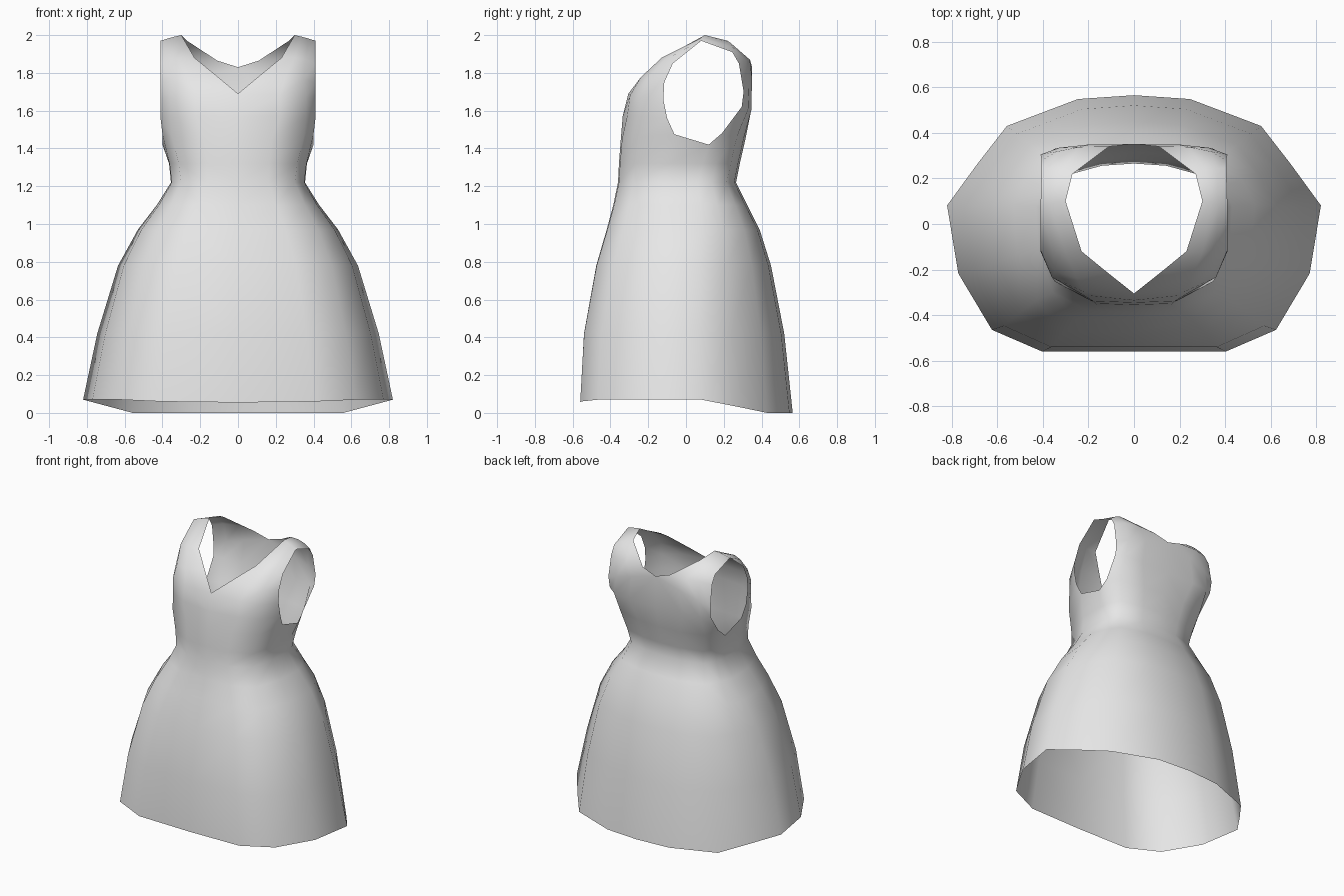
import bpy
import bmesh
from mathutils import Vector

default_cube = bpy.data.objects.get("Cube")
if default_cube:
    bpy.data.objects.remove(default_cube, do_unlink=True)

# One pale cloth colour
cloth = bpy.data.materials.new("pale grey cloth")
cloth.use_nodes = True
cloth_colour = (0.8, 0.8, 0.8, 1)
cloth.diffuse_color = cloth_colour
cloth.node_tree.nodes["Principled BSDF"].inputs["Base Color"].default_value = cloth_colour

# Half outlines from front centre to back centre, in unit width and depth
skirt_outline = [(0, -1), (.49, -1), (.76, -.83), (.94, -.39), (1, .14),
                 (.84, .46), (.68, .76), (.3, .97), (0, 1)]
bodice_outline = [(0, -1), (.45, -.98), (.87, -.72), (1, -.14), (1, .41),
                  (.98, .62), (.85, .86), (.42, .97), (0, 1)]

# Levels: height, half width, front, back, blend from skirt to bodice outline
levels = [(.07, .82, -.56, .565, 0), (.42, .745, -.54, .52, .05),
          (.78, .635, -.475, .45, .2), (.97, .53, -.42, .39, .4),
          (1.1, .43, -.385, .325, .6), (1.22, .355, -.36, .265, .8),
          (1.32, .365, -.355, .285, .9), (1.45, .4, -.345, .315, 1)]
hem_dip = [-.015, -.01, 0, 0, 0, -.035, -.07, -.07, -.07]
underarm_dip = [0, 0, .01, .025, -.03, .03, .01, 0, 0]

# Shoulder rows, front to back: neck edge, middle pull, armhole edge
shoulder_rows = [
    ((0, -.335, 1.57), (.4, -.34, 1.58), (.41, -.1, 1.56)),
    ((0, -.305, 1.69), (.4, -.33, 1.68), (.41, -.12, 1.66)),
    ((.12, -.21, 1.79), (.34, -.3, 1.77), (.41, -.115, 1.75)),
    ((.23, -.12, 1.88), (.34, -.15, 1.89), (.41, -.07, 1.85)),
    ((.3, .1, 2), (.35, .09, 1.99), (.41, .08, 1.97)),
    ((.27, .22, 1.97), (.34, .25, 1.96), (.405, .245, 1.91)),
    ((.11, .34, 1.865), (.33, .35, 1.88), (.405, .28, 1.85)),
    ((0, .35, 1.83), (.33, .36, 1.74), (.41, .305, 1.7)),
    ((0, .345, 1.6), (.38, .36, 1.6), (.405, .295, 1.62)),
]


def ring_points(level, dips):
    """Half ring at one level, blended between the two outlines."""
    height, width, front, back, blend = level
    centre, depth = (front + back) / 2, (back - front) / 2
    for skirt, bodice, dip in zip(skirt_outline, bodice_outline, dips):
        shape = Vector(skirt).lerp(Vector(bodice), blend)
        yield Vector((shape.x * width, centre + shape.y * depth, height + dip))


def curve_points(neck, pull, arm, count=4):
    """Evenly stepped quadratic curve from the neck to the armhole."""
    neck, pull, arm = Vector(neck), Vector(pull), Vector(arm)
    for step in range(count):
        t = step / (count - 1)
        yield neck.lerp(pull, t).lerp(pull.lerp(arm, t), t)


def bridge(bm, first, second):
    """Quads between two rows of the same length."""
    for i in range(len(first) - 1):
        bm.faces.new((first[i], first[i + 1], second[i + 1], second[i]))


bm = bmesh.new()

# Skirt, waist and lower bodice
rings = []
for number, level in enumerate(levels):
    dips = [0] * len(hem_dip)
    if number == 0:
        dips = hem_dip
    elif level is levels[-1]:
        dips = underarm_dip
    rings.append([bm.verts.new(p) for p in ring_points(level, dips)])
for lower, upper in zip(rings, rings[1:]):
    bridge(bm, lower, upper)

# Front panel, strap and back panel as one strip over the shoulder
underarm = rings[-1]
strip = [underarm[:4]]
strip += [[bm.verts.new(p) for p in curve_points(*row)] for row in shoulder_rows]
strip.append(underarm[:4:-1])
for lower, upper in zip(strip, strip[1:]):
    bridge(bm, lower, upper)

bmesh.ops.recalc_face_normals(bm, faces=bm.faces[:])
mesh = bpy.data.meshes.new("dress")
bm.to_mesh(mesh)
bm.free()
mesh.materials.append(cloth)

dress = bpy.data.objects.new("dress", mesh)
bpy.context.collection.objects.link(dress)
for polygon in mesh.polygons:
    polygon.use_smooth = True

# Mirror to the other side
mirror = dress.modifiers.new("mirror", "MIRROR")
mirror.use_clip = True
mirror.merge_threshold = 0.001
